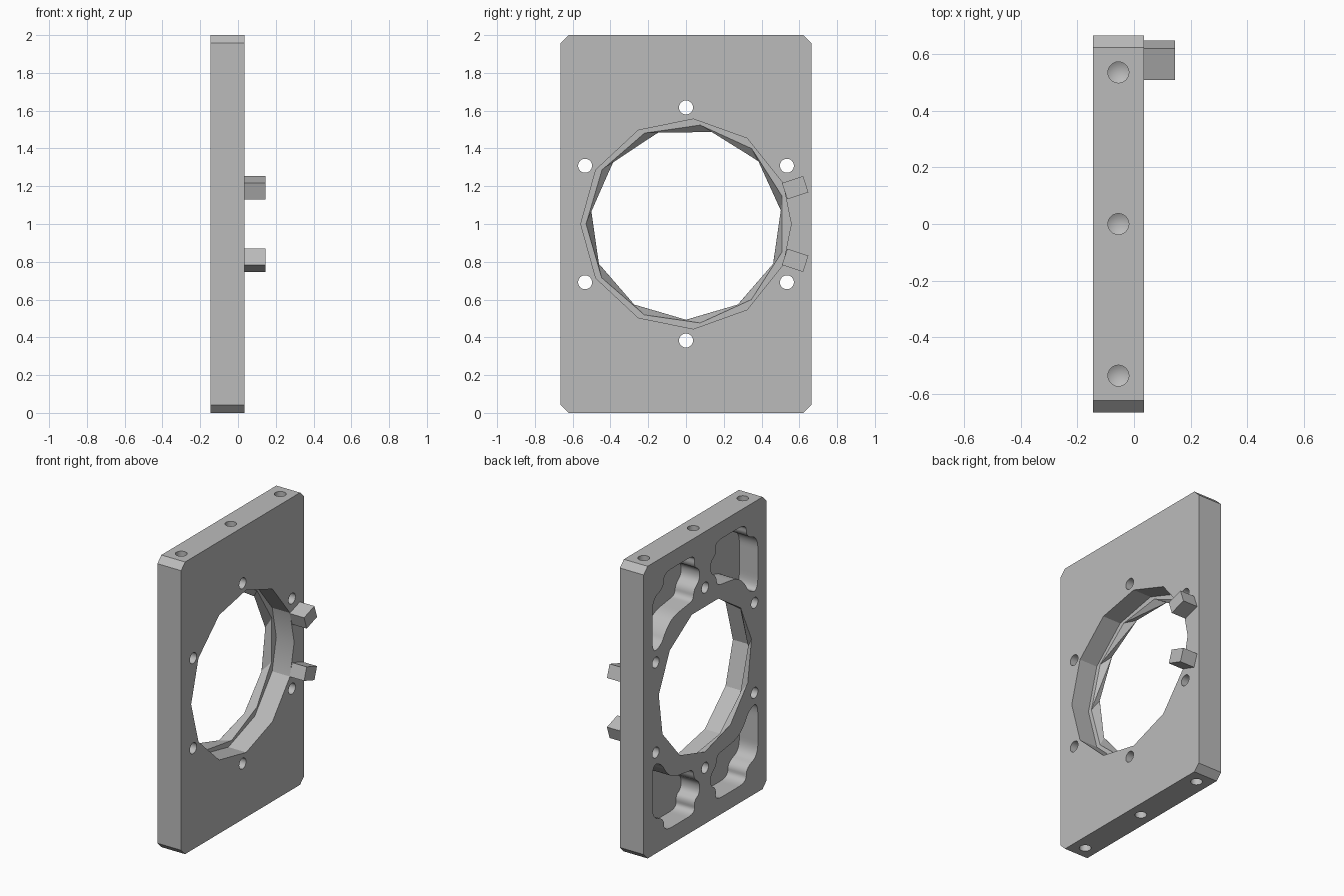
import bpy, bmesh
from math import sin, cos, radians, pi
from mathutils import Matrix, Vector

cube = bpy.data.objects.get("Cube")
if cube:
    bpy.data.objects.remove(cube)

X0, X1, ZC = -0.145, 0.035, 1.0        # back face, front face, centre height
STEP_X = -0.10                         # depth of the recess step

grey = bpy.data.materials.new("machined_grey")
grey.use_nodes = True
grey.diffuse_color = (0.5, 0.5, 0.5, 1)
grey.node_tree.nodes["Principled BSDF"].inputs["Base Color"].default_value = (0.5, 0.5, 0.5, 1)


def make_object(name, bm):
    bmesh.ops.recalc_face_normals(bm, faces=bm.faces)
    mesh = bpy.data.meshes.new(name)
    bm.to_mesh(mesh)
    bm.free()
    mesh.materials.append(grey)
    obj = bpy.data.objects.new(name, mesh)
    bpy.context.collection.objects.link(obj)
    return obj


def loft(name, rings):
    """Closed solid through (x, outline) rings; outlines are (y, height from centre)."""
    bm = bmesh.new()
    loops = [[bm.verts.new((x, y, ZC + w)) for y, w in pts] for x, pts in rings]
    for a, b in zip(loops, loops[1:]):
        for i in range(len(a)):
            j = (i + 1) % len(a)
            bm.faces.new((a[i], a[j], b[j], b[i]))
    bm.faces.new(loops[0])
    bm.faces.new(loops[-1])
    return make_object(name, bm)


def polar(radius, angles):
    return [(radius * cos(radians(a)), radius * sin(radians(a))) for a in angles]


def chaikin(pts, rounds=3):
    for _ in range(rounds):
        out = []
        for (ay, aw), (by, bw) in zip(pts, pts[1:] + pts[:1]):
            out += [(ay * .75 + by * .25, aw * .75 + bw * .25),
                    (ay * .25 + by * .75, aw * .25 + bw * .75)]
        pts = out
    return pts


def cut(target, cutter):
    mod = target.modifiers.new("cut", 'BOOLEAN')
    mod.operation = 'DIFFERENCE'
    mod.solver = 'EXACT'
    mod.object = cutter
    cutter.hide_render = True
    bpy.context.view_layer.objects.active = target
    bpy.ops.object.modifier_apply(modifier=mod.name)
    bpy.data.objects.remove(cutter)


# Plate with chamfered corners
hy, hz, ch = 0.665, 1.0, 0.043
corner = [(hy, hz - ch), (hy - ch, hz)]
outline = corner + [(-y, w) for y, w in corner[::-1]]
outline += [(-y, -w) for y, w in outline]
plate = loft("plate", [(X0, outline), (X1, outline)])

# Stepped faceted bore: narrow lip at the back, wider recess at the front
turn = 360 / 11
back_ring = polar(0.507, [-90 + i * turn for i in range(11)])
mid_ring = polar(0.53, [-90 + (i + 0.25) * turn for i in range(11)])
cut(plate, loft("lip_cutter", [(X0 - .001, back_ring), (STEP_X + .001, mid_ring)]))
half = [23, 54.5, 86, 117, 149]
recess = polar(0.557, [0] + half + [180] + [-a for a in half[::-1]])
cut(plate, loft("recess_cutter", [(STEP_X, recess), (X1 + .1, recess)]))

# Weight-saving pockets on the back, one in each quarter
pocket = chaikin([(.11, .885), (.27, .885), (.445, .885), (.445, .79), (.57, .75),
                  (.57, .58), (.57, .375), (.47, .41), (.43, .48), (.35, .55),
                  (.2, .57), (.13, .58), (.12, .65), (.06, .69), (.06, .77), (.12, .80)])
for sy in (1, -1):
    for sz in (1, -1):
        shape = [(sy * y, sz * w) for y, w in pocket]
        cut(plate, loft("pocket_cutter", [(X0 - .05, shape), (X0 + .14, shape)]))

# Six bolt holes around the bore
for i in range(6):
    cy, cw = polar(0.617, [90 + 60 * i])[0]
    circle = [(cy + y, cw + w) for y, w in polar(0.037, range(0, 360, 15))]
    cut(plate, loft("bolt_cutter", [(X0 - .1, circle), (X1 + .1, circle)]))

# Drilled holes with conical bottoms in the top and bottom edges
for side in (1, -1):
    for y in (-0.535, 0, 0.535):
        bm = bmesh.new()
        spin = Matrix.Rotation(pi if side < 0 else 0, 4, 'X')
        ring = lambda z: [bm.verts.new(Vector((-.055, y, ZC)) + spin @ Vector((py, pw, z)))
                          for py, pw in polar(0.037, range(0, 360, 15))]
        top, low = ring(1.05), ring(0.85)
        tip = bm.verts.new(Vector((-.055, y, ZC)) + spin @ Vector((0, 0, 0.828)))
        bm.faces.new(top)
        for i in range(24):
            j = (i + 1) % 24
            bm.faces.new((top[i], top[j], low[j], low[i]))
            bm.faces.new((low[i], low[j], tip))
        cut(plate, make_object("drill_cutter", bm))

# Two radial tabs standing out from the front face
tabs = []
for name, angle in (("upper_tab", 18.4), ("lower_tab", -18.4)):
    c, s = cos(radians(angle)), sin(radians(angle))
    box = [(r * c - t * s, r * s + t * c)
           for r, t in ((.55, -.045), (.668, -.045), (.668, .045), (.55, .045))]
    tabs.append(loft(name, [(X1, box), (0.145, box)]))

# Smooth curved walls, keep facets and edges crisp
bpy.ops.object.select_all(action='DESELECT')
for obj in [plate] + tabs:
    obj.select_set(True)
bpy.context.view_layer.objects.active = plate
bpy.ops.object.shade_smooth_by_angle(angle=radians(25))
